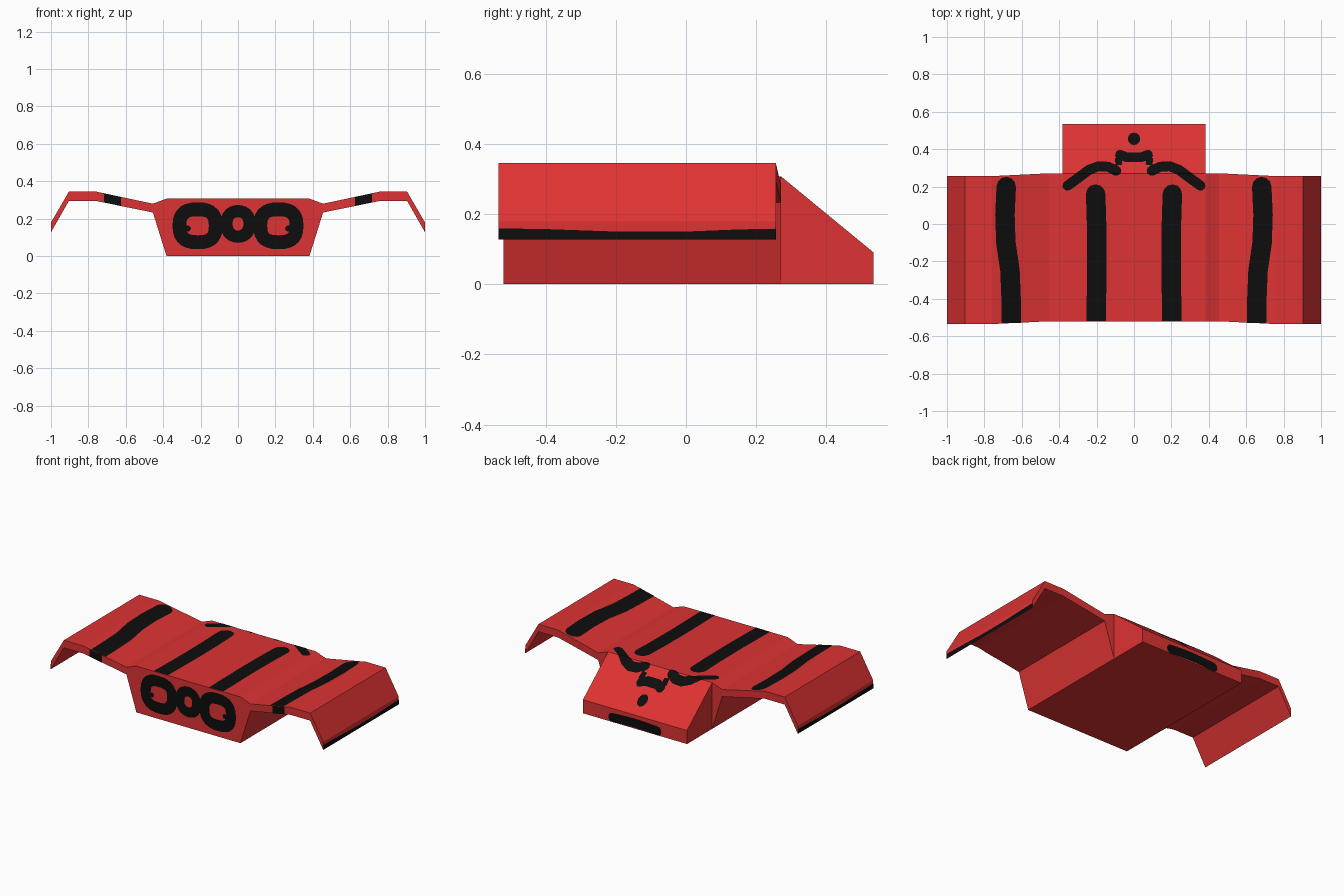
import bpy, bmesh, math
from mathutils import Vector

if "Cube" in bpy.data.objects:
    bpy.data.objects.remove(bpy.data.objects["Cube"])

RED = bpy.data.materials.new("red paint")
RED.diffuse_color = (0.73, 0.033, 0.033, 1)
RED.use_nodes = True
RED.node_tree.nodes["Principled BSDF"].inputs["Base Color"].default_value = RED.diffuse_color
BLACK = bpy.data.materials.new("black paint")
BLACK.diffuse_color = (0.004, 0.004, 0.004, 1)
BLACK.use_nodes = True
BLACK.node_tree.nodes["Principled BSDF"].inputs["Base Color"].default_value = BLACK.diffuse_color

FRONT, BACK, TOP = -0.52, 0.271, 0.307
NOSE_Y, NOSE_Z, HALF = 0.535, 0.09, 0.382
EPS = 0.0015


def finish(name, bm, mat):
    me = bpy.data.meshes.new(name)
    bm.to_mesh(me)
    bm.free()
    me.materials.append(mat)
    ob = bpy.data.objects.new(name, me)
    bpy.context.collection.objects.link(ob)
    return ob


# Centre body: side profile swept across x, with the wedge nose closed at its sides
bm = bmesh.new()
profile = [(FRONT, 0), (FRONT, TOP), (BACK, TOP), (NOSE_Y, NOSE_Z), (NOSE_Y, 0), (BACK, 0)]
sides = [[bm.verts.new((s * HALF, y, z)) for y, z in profile] for s in (-1, 1)]
for i in range(6):
    j = (i + 1) % 6
    bm.faces.new((sides[0][i], sides[0][j], sides[1][j], sides[1][i]))
for s in sides:
    bm.faces.new(s[2:6])
bmesh.ops.recalc_face_normals(bm, faces=bm.faces)
finish("centre_body", bm, RED)

# Side wing with flared root: pairs of (x, top z, bottom z), mirrored
SECTIONS = [(HALF, TOP, 0), (0.455, 0.28, 0.233), (0.76, 0.345, 0.295),
            (0.904, 0.345, 0.295), (1.0, 0.179, 0.127)]


def sweep(x):
    """Wings sit slightly further forward than the body."""
    return -0.015 * min(max((abs(x) - 0.455) / 0.305, 0), 1)


bm = bmesh.new()
rings = []
for x, top, bot in SECTIONS:
    d = sweep(x)
    rings.append([bm.verts.new(p) for p in ((x, FRONT + d, bot), (x, FRONT + d, top),
                                            (x, BACK + d, top), (x, BACK + d, bot))])
for a, b in zip(rings, rings[1:]):
    for i in range(4):
        j = (i + 1) % 4
        bm.faces.new((a[i], a[j], b[j], b[i]))
bm.faces.new(rings[-1])
bmesh.ops.recalc_face_normals(bm, faces=bm.faces)
wing = finish("side_wing", bm, RED)
wing.modifiers.new("mirror", "MIRROR")


# Painted marks: flat brush strokes laid just above a surface
def stroke(bm, pts, half, caps=(True, True), closed=False):
    pts = [Vector((p[0], p[1], 0)) for p in pts]
    n = len(pts)
    rows, dirs = [], []
    for i, p in enumerate(pts):
        a = pts[i - 1] if closed or i else p
        b = pts[(i + 1) % n] if closed or i < n - 1 else p
        d = (b - a).normalized()
        side = Vector((-d.y, d.x, 0)) * half
        rows.append((bm.verts.new(p + side), bm.verts.new(p - side)))
        dirs.append(d)
    for i in range(n if closed else n - 1):
        a, b = rows[i], rows[(i + 1) % n]
        bm.faces.new((a[0], a[1], b[1], b[0]))
    for end, sign in ((0, -1), (n - 1, 1)):
        if closed or not caps[0 if end == 0 else 1]:
            continue
        d = dirs[end] * sign
        side = rows[end][0].co - pts[end]
        arc = [bm.verts.new(pts[end] + side * math.cos(t) + d * half * math.sin(t))
               for t in (math.pi * k / 6 for k in range(1, 6))]
        bm.faces.new([rows[end][0]] + arc + [rows[end][1]])


def paint(name, strokes, place, outward, cut_v=None):
    bm = bmesh.new()
    for args in strokes:
        stroke(bm, **args)
    if cut_v is not None:
        bmesh.ops.bisect_plane(bm, geom=bm.verts[:] + bm.edges[:] + bm.faces[:],
                               plane_co=(0, cut_v, 0), plane_no=(0, 1, 0))
    for v in bm.verts:
        v.co = place(v.co.x, v.co.y)
    bm.normal_update()
    for f in bm.faces:
        if f.normal.dot(Vector(outward)) < 0:
            f.normal_flip()
    return finish(name, bm, BLACK)


def on_top(x, y):
    ax = abs(x)
    z = TOP if y <= BACK else TOP + (NOSE_Z - TOP) * (y - BACK) / (NOSE_Y - BACK)
    if ax > 0.455:
        z = 0.28 + 0.065 * (ax - 0.455) / 0.305
    return (x, y, z + EPS)


def mirrored(pts, half, **kw):
    return [dict(pts=[(s * x, y) for x, y in pts], half=half, **kw) for s in (1, -1)]


# Long stripes over the wings and the body
outer = [(0.683, 0.20), (0.69, 0.05), (0.685, -0.1), (0.663, -0.25), (0.657, -0.4), (0.655, -0.529)]
inner = [(0.205, 0.16), (0.2, 0.0), (0.198, -0.2), (0.2, -0.35), (0.203, -0.519)]
paint("top_stripes", mirrored(outer, 0.052, caps=(True, False))
      + mirrored(inner, 0.052, caps=(True, False)), on_top, (0, 0, 1))

# Stripe ends wrapped onto the wing front edges
paint("stripe_ends", mirrored([(0.626, 0), (0.717, 0)], 0.5, caps=(False, False)),
      lambda x, v: (x, FRONT + sweep(x) - EPS,
                    (0.28 + 0.065 * (abs(x) - 0.455) / 0.305) if v > 0
                    else 0.233 + 0.062 * (abs(x) - 0.455) / 0.305), (0, -1, 0))

# Face marks on the sloping nose: brows, muzzle and dot
brow = [(0.355, 0.205), (0.3, 0.245), (0.24, 0.29), (0.19, 0.309), (0.14, 0.306), (0.095, 0.285)]
muzzle = [(-0.075, 0.37), (-0.04, 0.357), (0.0, 0.357), (0.04, 0.357), (0.075, 0.37)]
dot = [(0.017 * math.cos(t * math.pi / 6), 0.455 + 0.017 * math.sin(t * math.pi / 6)) for t in range(12)]
paint("nose_marks", mirrored(brow, 0.027)
      + mirrored([(0.085, 0.355), (0.08, 0.315)], 0.018, caps=(False, False))
      + [dict(pts=muzzle, half=0.026), dict(pts=dot, half=0.0165, closed=True)],
      on_top, (0, 0.5, 1), cut_v=BACK)

# Mouth on the blunt nose end
paint("mouth", [dict(pts=[(-0.165, 0.03), (-0.08, 0.035), (0, 0.037), (0.08, 0.035), (0.165, 0.03)],
                     half=0.03)],
      lambda u, v: (u, NOSE_Y + EPS, max(v, 0)), (0, 1, 0))


# Three linked rings on the front face
def loop(cx, cz, rx, rz, power, n=28):
    pts = []
    for k in range(n):
        c, s = math.cos(2 * math.pi * k / n), math.sin(2 * math.pi * k / n)
        pts.append((cx + rx * math.copysign(abs(c) ** power, c),
                    cz + rz * math.copysign(abs(s) ** power, s)))
    return pts


paint("front_rings", mirrored(loop(0.216, 0.162, 0.097, 0.088, 0.75), 0.037, closed=True)
      + mirrored([(0.278, 0.15), (0.268, 0.147)], 0.016, caps=(False, True))
      + [dict(pts=loop(0, 0.172, 0.062, 0.068, 0.9), half=0.033, closed=True)],
      lambda u, v: (u, FRONT - EPS, v), (0, -1, 0))

# Dark lower edge on each wing tip
bm = bmesh.new()
edge = [(-0.535, 0.159), (-0.4, 0.157), (-0.2, 0.15), (0.0, 0.15), (0.15, 0.156), (0.256, 0.158)]
low = [bm.verts.new((1 + EPS, y, 0.127)) for y, z in edge]
high = [bm.verts.new((1 + EPS, y, z)) for y, z in edge]
for i in range(len(edge) - 1):
    bm.faces.new((low[i], low[i + 1], high[i + 1], high[i]))
tip = finish("wing_tip_edge", bm, BLACK)
tip.modifiers.new("mirror", "MIRROR")
